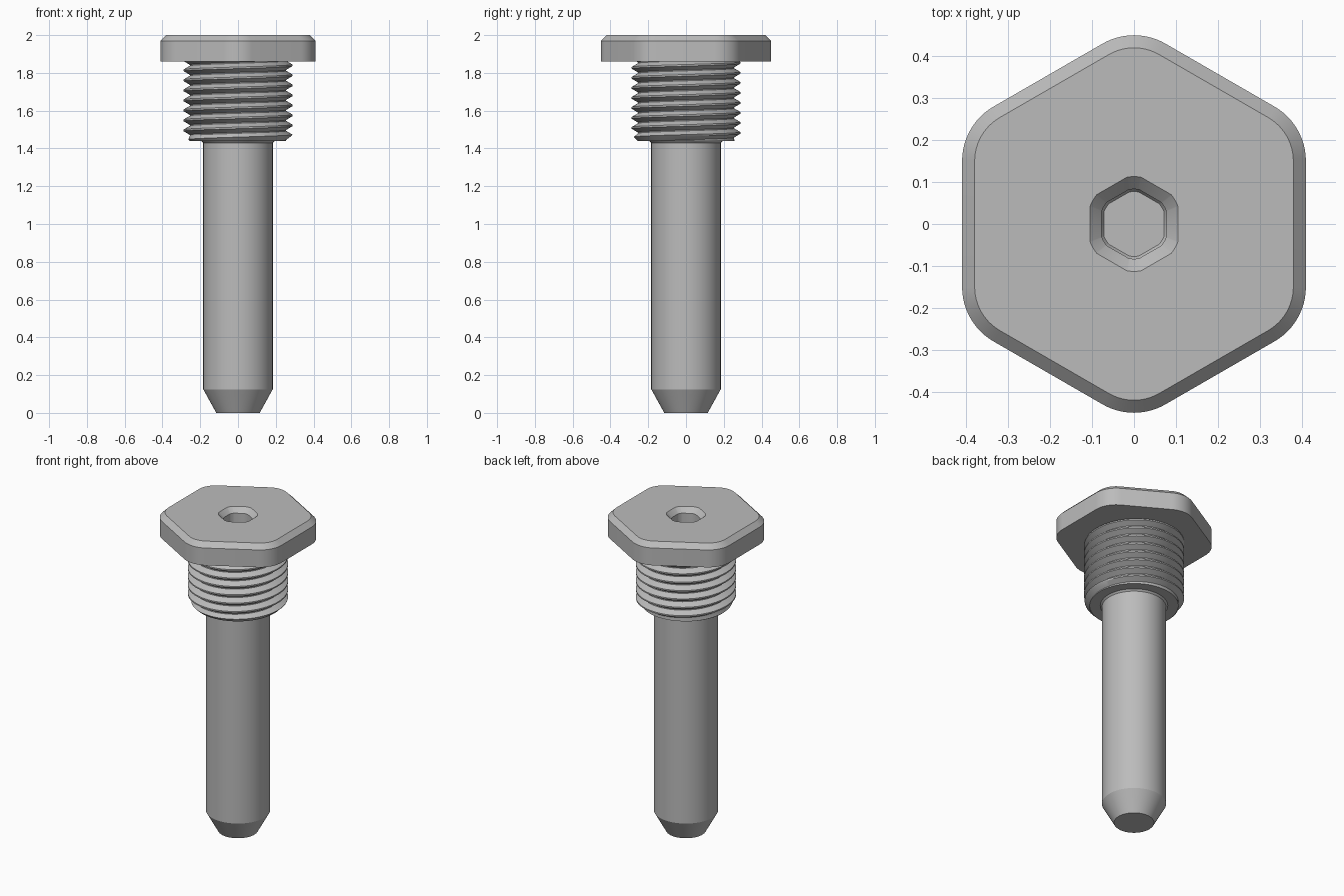
import bpy, bmesh
from math import sin, cos, tan, pi, radians

cube = bpy.data.objects.get("Cube")
if cube:
    bpy.data.objects.remove(cube, do_unlink=True)

steel = bpy.data.materials.new("grey steel")
steel.use_nodes = True
GREY = (0.5, 0.5, 0.5, 1)
steel.diffuse_color = GREY
steel.node_tree.nodes["Principled BSDF"].inputs["Base Color"].default_value = GREY


def finish(bm, name, angle=25):
    bmesh.ops.recalc_face_normals(bm, faces=bm.faces)
    mesh = bpy.data.meshes.new(name)
    bm.to_mesh(mesh)
    bm.free()
    mesh.materials.append(steel)
    obj = bpy.data.objects.new(name, mesh)
    bpy.context.collection.objects.link(obj)
    bpy.ops.object.select_all(action='DESELECT')
    obj.select_set(True)
    bpy.context.view_layer.objects.active = obj
    bpy.ops.object.shade_smooth_by_angle(angle=radians(angle))
    return obj


def ring(bm, radius, z, n):
    return [bm.verts.new((radius * cos(2 * pi * i / n), radius * sin(2 * pi * i / n), z))
            for i in range(n)]


def bridge(bm, a, b):
    n = len(a)
    for i in range(n):
        j = (i + 1) % n
        bm.faces.new((a[i], a[j], b[j], b[i]))


def lathe(bm, profile, n=96):
    rings = [ring(bm, r, z, n) for r, z in profile]
    for a, b in zip(rings, rings[1:]):
        bridge(bm, a, b)
    return rings


# Pin with tapered tip and a small collar fillet under the thread
bm = bmesh.new()
rings = lathe(bm, [(0.115, 0), (0.184, 0.125), (0.184, 1.43), (0.194, 1.44)])
bm.faces.new(rings[0])
finish(bm, "pin")

# Thread core, closing the step between pin and thread
CORE, CREST, BOTTOM, TOP = 0.255, 0.288, 1.44, 1.86
bm = bmesh.new()
lathe(bm, [(0.18, BOTTOM), (CORE, BOTTOM), (CORE, TOP)])
finish(bm, "thread_core")

# Helical thread, trimmed at both ends and chamfered at the lead-in
PITCH, STEPS, TURNS = 0.053, 96, 10
tooth = [(CORE, 0), (CORE, 0.1), (CREST, 0.47), (CREST, 0.63), (CORE, 1)]
bm = bmesh.new()
previous = None
for i in range(STEPS * TURNS + 1):
    a = 2 * pi * i / STEPS
    z = BOTTOM - PITCH + PITCH * i / STEPS
    row = [bm.verts.new((r * cos(a), r * sin(a), z + t * PITCH)) for r, t in tooth]
    if previous:
        for k in range(len(tooth) - 1):
            bm.faces.new((previous[k], row[k], row[k + 1], previous[k + 1]))
    previous = row
bmesh.ops.remove_doubles(bm, verts=bm.verts, dist=0.0001)
for level, normal in ((BOTTOM, -1), (TOP, 1)):
    bmesh.ops.bisect_plane(bm, geom=bm.verts[:] + bm.edges[:] + bm.faces[:],
                           plane_co=(0, 0, level), plane_no=(0, 0, normal),
                           clear_outer=True)
for v in bm.verts:
    r = v.co.xy.length
    limit = CORE + 0.001 + (v.co.z - BOTTOM)
    if r > limit:
        v.co.xy *= limit / r
finish(bm, "thread")


# Rounded hexagonal head with a chamfered rim and a centre-drilled hole
def rounded_hex(bm, flat, corner, z, steps=12):
    verts = []
    for side in range(6):
        mid = radians(30 + 60 * side)
        reach = (flat - corner) / cos(pi / 6)
        for s in range(steps + 1):
            a = mid + radians(60 * s / steps - 30)
            verts.append(bm.verts.new((reach * cos(mid) + corner * cos(a),
                                       reach * sin(mid) + corner * sin(a), z)))
    return verts


bm = bmesh.new()
FLAT, CORNER, RIM = 0.41, 0.15, 0.03
base = rounded_hex(bm, FLAT, CORNER, 1.86)
shoulder = rounded_hex(bm, FLAT, CORNER, 2 - RIM)
top = rounded_hex(bm, FLAT - RIM, CORNER - RIM, 2)
bridge(bm, base, shoulder)
bridge(bm, shoulder, top)
bm.faces.new(base)

# Countersink, bore and conical hole bottom
n = len(top)
mouth = [bm.verts.new((0.113 * v.co.xy.normalized().x, 0.113 * v.co.xy.normalized().y, 2))
         for v in top]
bridge(bm, top, mouth)
hole = mouth
for radius, z in ((0.083, 1.97), (0.083, 1.87)):
    lower = [bm.verts.new((v.co.x * radius / v.co.xy.length,
                           v.co.y * radius / v.co.xy.length, z)) for v in hole]
    bridge(bm, hole, lower)
    hole = lower
tip = bm.verts.new((0, 0, 1.87 - 0.083 / tan(radians(30))))
for i in range(n):
    bm.faces.new((hole[i], hole[(i + 1) % n], tip))
bmesh.ops.delete(bm, geom=[f for f in bm.faces if f.normal.z < -0.9 and f.calc_center_median().z < 1.861
                           and len(f.verts) == 0], context='FACES')
finish(bm, "hex_head")
